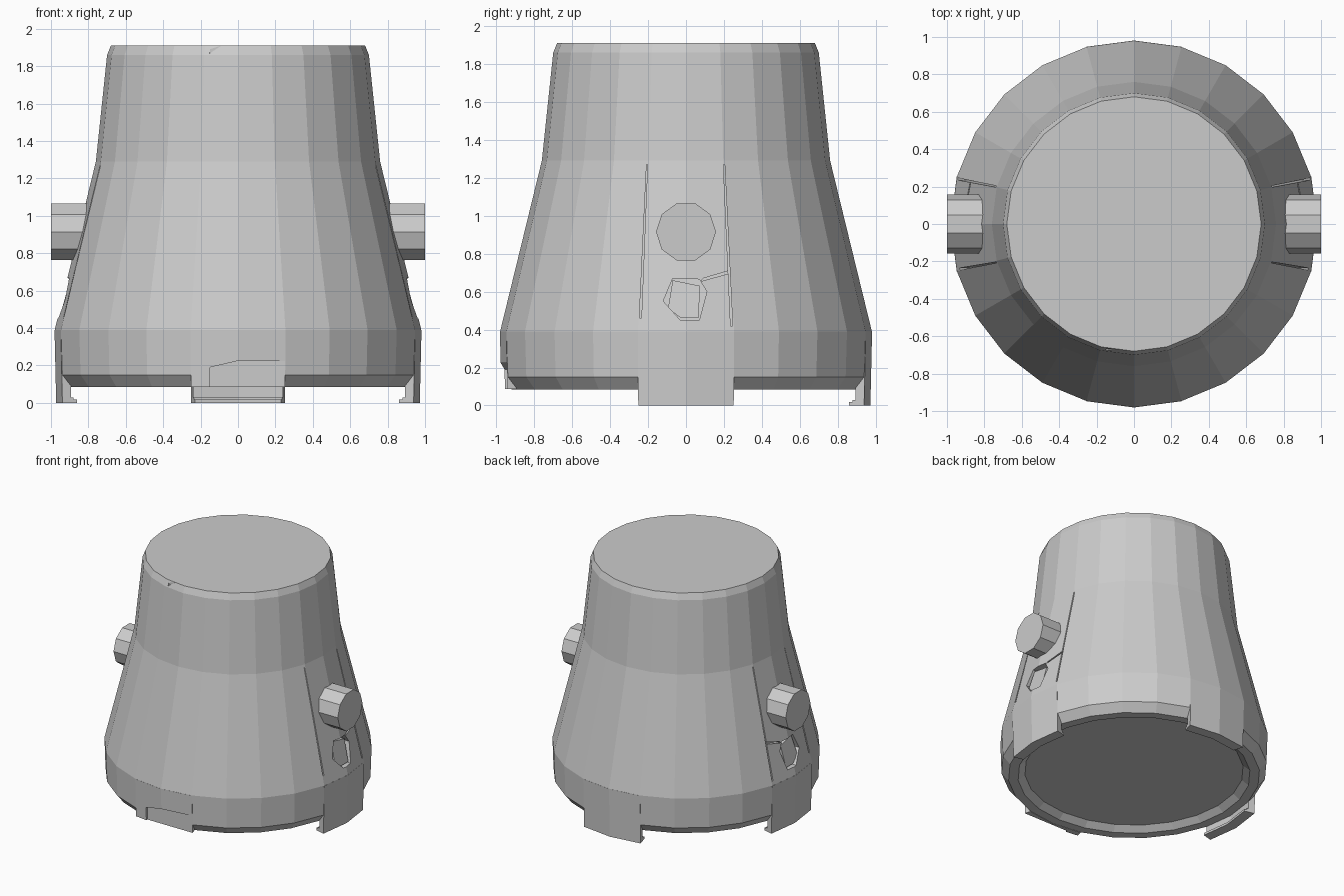
import bpy, bmesh, math
from mathutils import Matrix

if "Cube" in bpy.data.objects:
    bpy.data.objects.remove(bpy.data.objects["Cube"])

SIDES = 24


def make_object(name, bm):
    bmesh.ops.remove_doubles(bm, verts=bm.verts, dist=1e-5)
    bmesh.ops.recalc_face_normals(bm, faces=bm.faces)
    mesh = bpy.data.meshes.new(name)
    bm.to_mesh(mesh)
    bm.free()
    ob = bpy.data.objects.new(name, mesh)
    bpy.context.collection.objects.link(ob)
    return ob


def ring_at(bm, profile, degrees):
    a = math.radians(degrees)
    return [bm.verts.new((r * math.cos(a), r * math.sin(a), z)) for r, z in profile]


def lathe(name, profile):
    """Closed 24-sided solid; the first and last profile points get caps."""
    bm = bmesh.new()
    cols = [ring_at(bm, profile, i * 360 / SIDES) for i in range(SIDES)]
    for i in range(SIDES):
        a, b = cols[i], cols[(i + 1) % SIDES]
        for k in range(len(profile) - 1):
            bm.faces.new((a[k], b[k], b[k + 1], a[k + 1]))
    bm.faces.new([c[0] for c in cols])
    bm.faces.new([c[-1] for c in cols])
    return make_object(name, bm)


def tab(name, profile, centre):
    """Clip wall swept across two body facets."""
    bm = bmesh.new()
    cols = [ring_at(bm, profile, centre + d) for d in (-15, 0, 15)]
    n = len(profile)
    for a, b in zip(cols, cols[1:]):
        for k in range(n):
            bm.faces.new((a[k], b[k], b[(k + 1) % n], a[(k + 1) % n]))
    bm.faces.new(cols[0])
    bm.faces.new(cols[-1])
    return make_object(name, bm)


def prism(bm, near, far):
    a = [bm.verts.new(p) for p in near]
    b = [bm.verts.new(p) for p in far]
    n = len(a)
    for k in range(n):
        bm.faces.new((a[k], a[(k + 1) % n], b[(k + 1) % n], b[k]))
    bm.faces.new(a)
    bm.faces.new(b)


def wall_x(z):
    return 0.76 + (1.29 - z) * 0.22 / 0.9


def side_cut(bm, side, points, depth):
    """Solid cut of a y-z outline into the sloping side wall."""
    prism(bm, [(side * (wall_x(z) - depth), y, z) for y, z in points],
          [(side * 1.2, y, z) for y, z in points])


def subtract(ob, cutter):
    mod = ob.modifiers.new("cut", 'BOOLEAN')
    mod.operation = 'DIFFERENCE'
    mod.solver = 'EXACT'
    mod.use_self = True
    mod.object = cutter
    bpy.context.view_layer.objects.active = ob
    bpy.ops.object.modifier_apply(modifier=mod.name)


# main shell with recessed underside
body = lathe("body", [(0.80, 0.125), (0.85, 0.085), (0.92, 0.085), (0.972, 0.15),
                      (0.98, 0.39), (0.76, 1.29), (0.70, 1.86), (0.68, 1.91)])

# hooked clip tabs on right, back and left
clip = [(0.89, 0), (0.972, 0), (0.981, 0.388), (0.925, 0.388),
        (0.925, 0.03), (0.91, 0.03), (0.91, 0.018), (0.89, 0.018)]
for name, angle in (("right_tab", 0), ("back_tab", 90), ("left_tab", 180)):
    tab(name, clip, angle)

# broken stump of the front tab
front_tab = tab("front_tab_stump", [(0.925, 0.086), (0.974, 0.086), (0.981, 0.388), (0.925, 0.388)], -90)
bm = bmesh.new()
outline = [(-0.15, 0.0), (0.26, 0.0), (0.25, 0.225), (0.0, 0.225), (-0.15, 0.19)]
prism(bm, [(x, -0.94, z) for x, z in outline], [(x, -1.2, z) for x, z in outline])
cutter = make_object("front_break_cutter", bm)
subtract(body, cutter)
subtract(front_tab, cutter)
bpy.data.objects.remove(cutter)

# slits, cracks and pockets in both side walls, chip in the top edge
bm = bmesh.new()
for s in (-1, 1):
    side_cut(bm, s, [(-0.208, 1.27), (-0.203, 1.27), (-0.235, 0.46), (-0.246, 0.46)], 0.08)
    side_cut(bm, s, [(0.197, 1.27), (0.204, 1.27), (0.246, 0.42), (0.235, 0.42)], 0.08)
    side_cut(bm, s, [(0.08, 0.655), (0.09, 0.67), (0.225, 0.71), (0.225, 0.695)], 0.05)
    side_cut(bm, s, [(-0.12, 0.55), (-0.07, 0.67), (0.07, 0.665),
                     (0.11, 0.60), (0.07, 0.45), (-0.03, 0.45)], 0.06)
prism(bm, [(-0.17, -0.8, 1.85), (-0.04, -0.8, 1.93), (-0.17, -0.8, 1.93)],
      [(-0.15, -0.668, 1.87), (-0.06, -0.668, 1.93), (-0.15, -0.668, 1.93)])
cutter = make_object("damage_cutter", bm)
subtract(body, cutter)
bpy.data.objects.remove(cutter)

# studs and the square plugs inside the pockets
for s, label in ((-1, "left"), (1, "right")):
    bm = bmesh.new()
    bmesh.ops.create_cone(bm, cap_ends=True, segments=10, radius1=0.158, radius2=0.158, depth=0.24,
                          matrix=Matrix.Translation((s * 0.88, 0, 0.915)) @ Matrix.Rotation(math.pi / 2, 4, 'Y'))
    make_object(label + "_stud", bm)
    bm = bmesh.new()
    square = [(-0.095, 0.51), (-0.07, 0.66), (0.075, 0.63), (0.065, 0.46), (-0.025, 0.46)]
    prism(bm, [(s * (wall_x(z) - 0.1), y, z) for y, z in square],
          [(s * (wall_x(z) - 0.025), y, z) for y, z in square])
    make_object(label + "_plug", bm)
